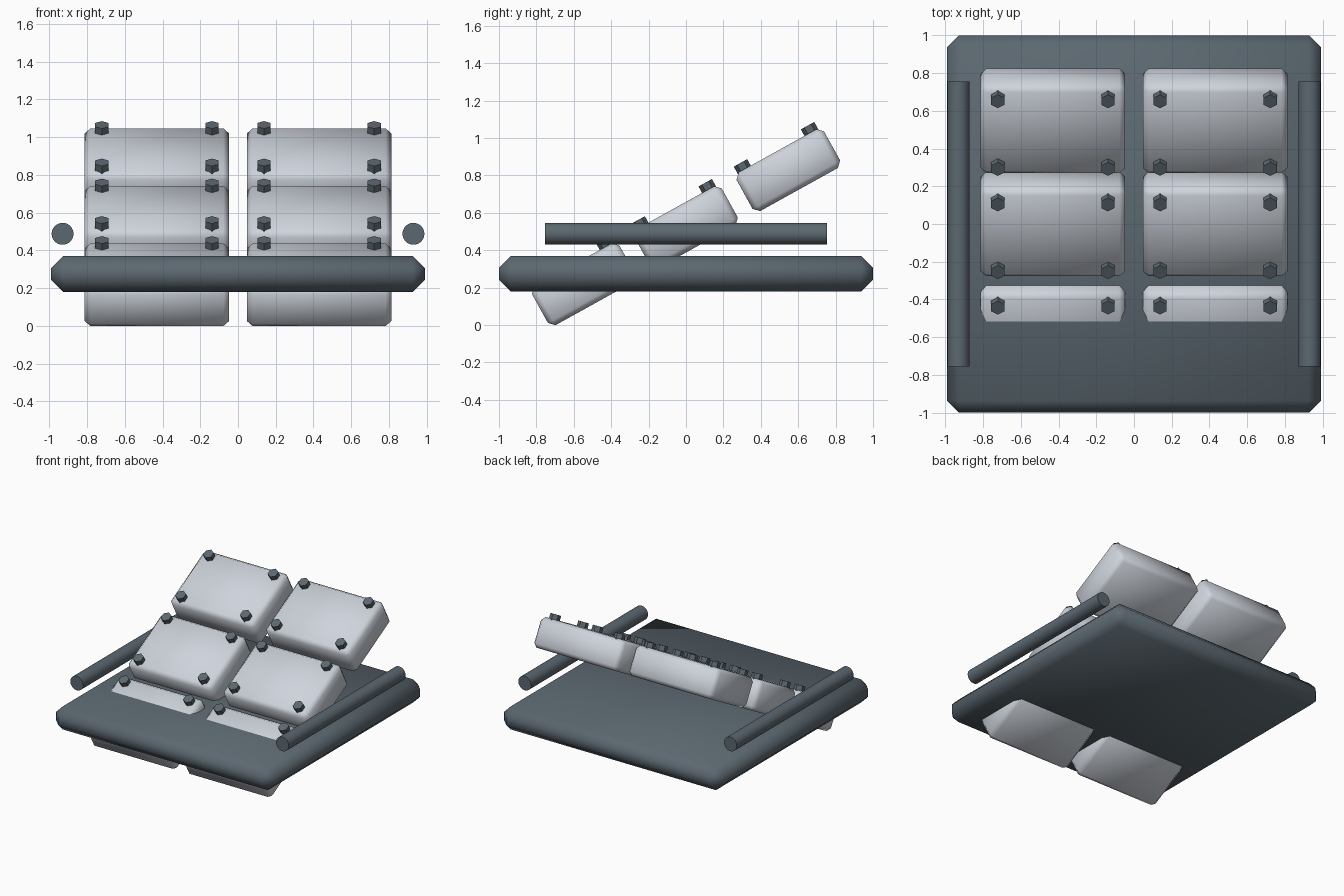
import bpy, math
from mathutils import Matrix, Vector

if "Cube" in bpy.data.objects:
    bpy.data.objects.remove(bpy.data.objects["Cube"])

TILT = math.radians(29)


def material(name, rgb):
    m = bpy.data.materials.new(name)
    m.diffuse_color = (*rgb, 1)
    m.use_nodes = True
    m.node_tree.nodes["Principled BSDF"].inputs["Base Color"].default_value = m.diffuse_color
    return m


slate = material("dark slate", (0.105, 0.137, 0.162))
pale = material("pale grey", (0.62, 0.66, 0.72))


def finish(name, mat, matrix, angle):
    ob = bpy.context.object
    ob.name = name
    ob.data.materials.append(mat)
    ob.matrix_world = matrix
    bpy.ops.object.shade_smooth_by_angle(angle=math.radians(angle))
    return ob


def chamfered_box(name, size, matrix, bevel, mat):
    bpy.ops.mesh.primitive_cube_add(size=1)
    ob = bpy.context.object
    ob.data.transform(Matrix.Diagonal((*size, 1)))
    mod = ob.modifiers.new("chamfer", 'BEVEL')
    mod.width = bevel
    mod.segments = 1
    bpy.ops.object.modifier_apply(modifier=mod.name)
    return finish(name, mat, matrix, 50)


def cylinder(name, sides, radius, depth, matrix, mat):
    bpy.ops.mesh.primitive_cylinder_add(vertices=sides, radius=radius, depth=depth)
    return finish(name, mat, matrix, 35)


# Base slab
chamfered_box("base_plate", (1.98, 2.0, 0.19),
              Matrix.Translation((0, 0, 0.275)), 0.063, slate)

# Side rails
for side, x in (("left", -0.93), ("right", 0.93)):
    cylinder(f"{side}_rail", 32, 0.058, 1.51,
             Matrix.Translation((x, 0, 0.488)) @ Matrix.Rotation(math.pi / 2, 4, 'X'), slate)

# Tilted row of blocks climbing to the back, each with four hex bolts
for row in range(3):
    for side, x in (("left", -0.43), ("right", 0.43)):
        centre = Vector((x, -0.547 + row * 0.547, 0.218 + row * 0.305))
        frame = Matrix.Translation(centre) @ Matrix.Rotation(TILT, 4, 'X')
        chamfered_box(f"{side}_block_{row + 1}", (0.765, 0.535, 0.237), frame, 0.03, pale)
        for i, (u, v) in enumerate(((-1, -1), (1, -1), (-1, 1), (1, 1))):
            spot = Matrix.Translation((u * 0.292, v * 0.205, 0.128))
            cylinder(f"{side}_block_{row + 1}_bolt_{i + 1}", 6, 0.041, 0.06,
                     frame @ spot, slate)
